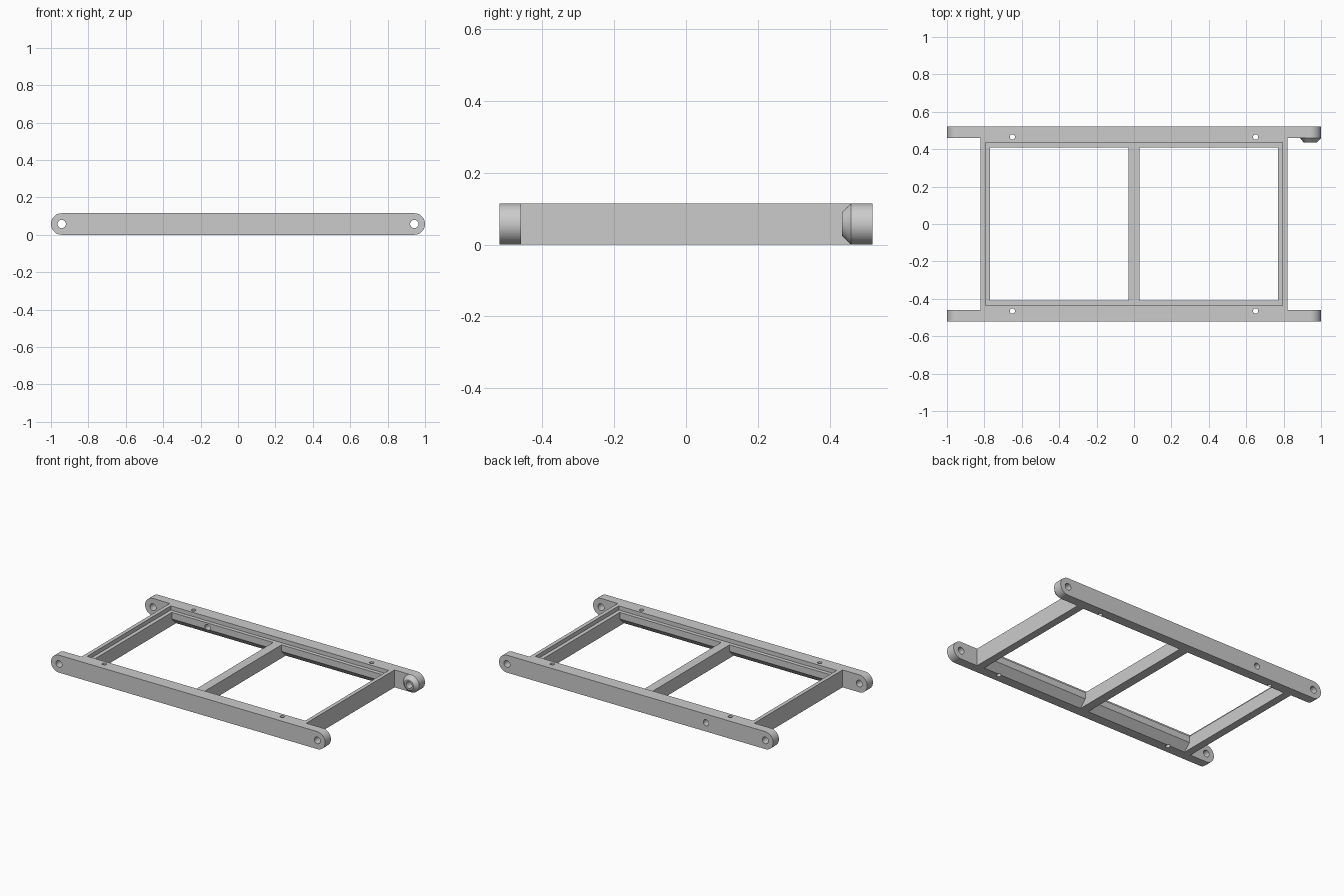
import bpy
import bmesh
from math import cos, sin, pi, radians

cube = bpy.data.objects.get("Cube")
if cube:
    bpy.data.objects.remove(cube, do_unlink=True)

# Main dimensions
R = 0.0575                  # half height and end radius
PIN_X = 1 - R               # end hole position
OUT_Y, IN_Y = 0.52, 0.46    # outer and inner faces of the rails
BAR_X = 0.82                # outer face of the end bars
TOP = 2 * R

grey = bpy.data.materials.new("grey")
grey.use_nodes = True
grey.diffuse_color = (0.6, 0.6, 0.6, 1)
grey.node_tree.nodes["Principled BSDF"].inputs["Base Color"].default_value = (0.6, 0.6, 0.6, 1)

AXES = {
    "X": lambda u, v, t: (t, u, v),
    "Y": lambda u, v, t: (u, t, v),
    "Z": lambda u, v, t: (u, v, t),
}


def arc(cx, cy, r, start, end, n):
    return [(cx + r * cos(start + (end - start) * i / n),
             cy + r * sin(start + (end - start) * i / n)) for i in range(n + 1)]


def circle(cx, cy, r, n=32):
    return arc(cx, cy, r, 0, 2 * pi, n)[:-1]


def rect(u0, u1, v0, v1):
    return [(u0, v0), (u1, v0), (u1, v1), (u0, v1)]


def loft(name, axis, t0, t1, start, end=None):
    """Solid between two matching profiles placed along an axis."""
    place = AXES[axis]
    bm = bmesh.new()
    a = [bm.verts.new(place(u, v, t0)) for u, v in start]
    b = [bm.verts.new(place(u, v, t1)) for u, v in end or start]
    bm.faces.new(a)
    bm.faces.new(b)
    for i in range(len(a)):
        j = (i + 1) % len(a)
        bm.faces.new((a[i], a[j], b[j], b[i]))
    bmesh.ops.recalc_face_normals(bm, faces=bm.faces)
    mesh = bpy.data.meshes.new(name)
    bm.to_mesh(mesh)
    bm.free()
    mesh.materials.append(grey)
    obj = bpy.data.objects.new(name, mesh)
    bpy.context.collection.objects.link(obj)
    return obj


def cut(target, cutter):
    """Subtract the cutter, then discard it."""
    cutter.hide_render = True
    bpy.context.view_layer.objects.active = target
    mod = target.modifiers.new("cut", "BOOLEAN")
    mod.operation = "DIFFERENCE"
    mod.solver = "EXACT"
    mod.object = cutter
    bpy.ops.object.modifier_apply(modifier=mod.name)
    bpy.data.objects.remove(cutter, do_unlink=True)


# Frame body: round-ended bar, as deep as the whole frame
capsule = (arc(PIN_X, R, R, -pi / 2, pi / 2, 24)
           + arc(-PIN_X, R, R, pi / 2, 3 * pi / 2, 24))
frame = loft("frame", "Y", -OUT_Y, OUT_Y, capsule)

# Open ends between the rail tips
for s in (-1, 1):
    ends = sorted((s * BAR_X, s * 1.2))
    cut(frame, loft("end_notch", "X", *ends, rect(-IN_Y, IN_Y, -0.1, 0.3)))

# Shallow rebate around the top of the openings
cut(frame, loft("rebate", "Z", TOP - 0.027, 0.3, rect(-0.795, 0.795, -0.435, 0.435)))

# Two openings, flared under the rails
flare = [(-0.41, 0.3), (-0.41, 0.045), (-0.505, -0.05),
         (0.505, -0.05), (0.41, 0.045), (0.41, 0.3)]
for s in (-1, 1):
    span = sorted((s * 0.03, s * 0.77))
    cut(frame, loft("opening", "X", *span, flare))

# Vertical screw holes
for x in (-0.65, 0.65):
    for y in (-0.465, 0.465):
        cut(frame, loft("screw_hole", "Z", -0.1, 0.3, circle(x, y, 0.014, 24)))

# Pin holes through the rail tips, and one side hole in the back rail
for x in (-PIN_X, PIN_X):
    cut(frame, loft("pin_hole", "Y", -0.7, 0.7, circle(x, R, 0.022)))
cut(frame, loft("side_hole", "Y", 0.3, 0.7, circle(-0.51, R, 0.02)))

# Conical spacer on the inside of one back rail tip
spacer = loft("conical_spacer", "Y", IN_Y, 0.435,
              circle(PIN_X, R, R, 48), circle(PIN_X, R, 0.033, 48))
cut(spacer, loft("spacer_hole", "Y", 0.3, 0.7, circle(PIN_X, R, 0.022)))

# Smooth the round parts, keep edges sharp
bpy.ops.object.select_all(action="DESELECT")
for obj in (frame, spacer):
    obj.select_set(True)
bpy.context.view_layer.objects.active = frame
bpy.ops.object.shade_smooth_by_angle(angle=radians(30))
